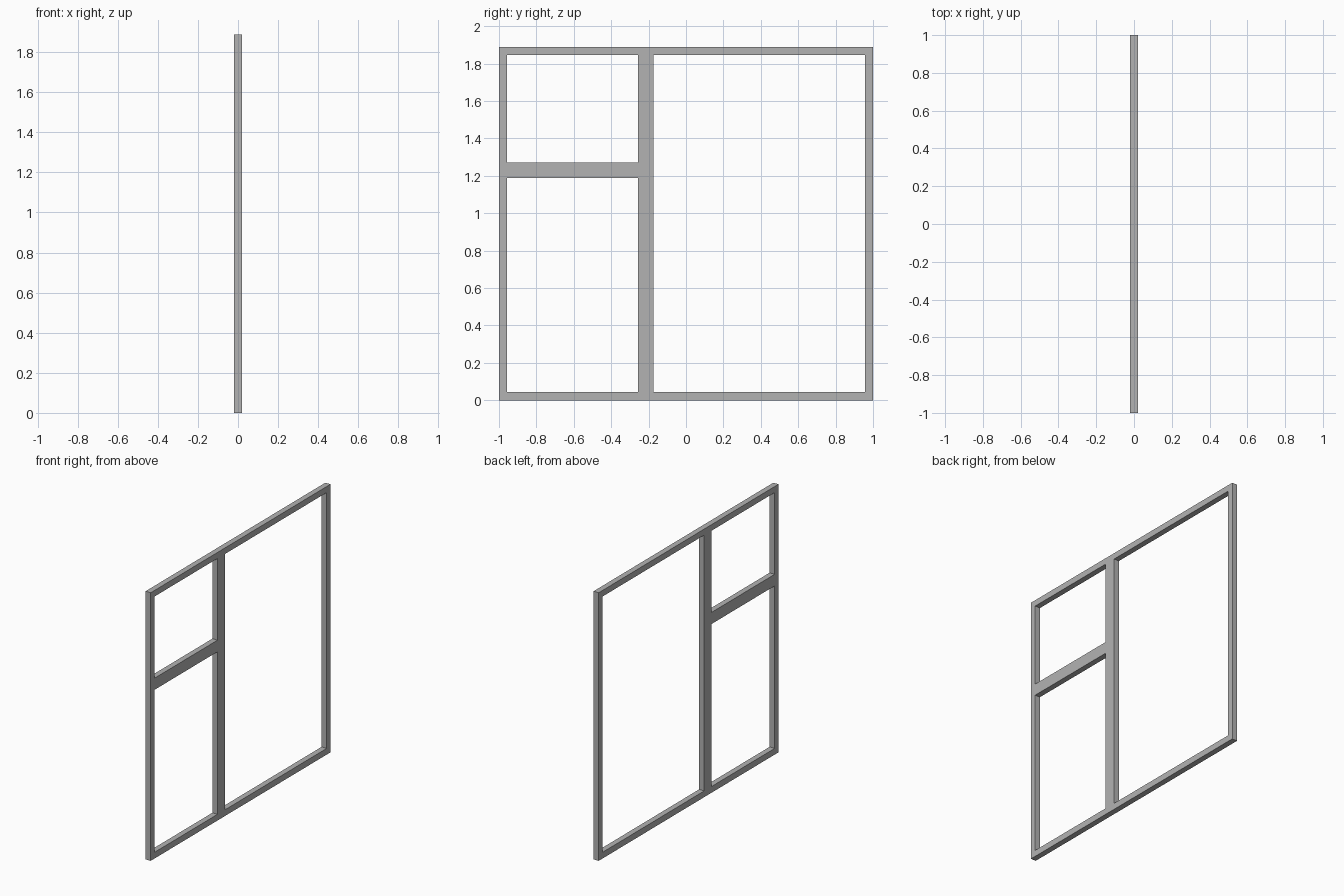
import bpy
import bmesh

if "Cube" in bpy.data.objects:
    bpy.data.objects.remove(bpy.data.objects["Cube"])

DEPTH = 0.04
# Grid lines bounding the frame bars, along y and z
YS = [-1.0, -0.958, -0.257, -0.174, 0.958, 1.0]
ZS = [0.0, 0.044, 1.188, 1.27, 1.845, 1.888]


def is_pane(i, j):
    """True for grid cells that are open glass area."""
    left_panes = i == 1 and j in (1, 3)
    right_pane = i == 3 and 1 <= j <= 3
    return left_panes or right_pane


bm = bmesh.new()

# Flat lattice: border, full-height mullion and short transom on the left
verts = [[bm.verts.new((-DEPTH / 2, y, z)) for z in ZS] for y in YS]
for i in range(len(YS) - 1):
    for j in range(len(ZS) - 1):
        if not is_pane(i, j):
            bm.faces.new((verts[i][j], verts[i][j + 1],
                          verts[i + 1][j + 1], verts[i + 1][j]))
bmesh.ops.delete(bm, geom=[v for v in bm.verts if not v.link_faces], context='VERTS')

# Give the lattice its thickness
result = bmesh.ops.extrude_face_region(bm, geom=bm.faces[:], use_keep_orig=True)
new_verts = [g for g in result["geom"] if isinstance(g, bmesh.types.BMVert)]
bmesh.ops.translate(bm, verts=new_verts, vec=(DEPTH, 0, 0))
bmesh.ops.recalc_face_normals(bm, faces=bm.faces[:])

mesh = bpy.data.meshes.new("window_frame")
bm.to_mesh(mesh)
bm.free()
frame = bpy.data.objects.new("window_frame", mesh)
bpy.context.collection.objects.link(frame)

# Dark grey paint
paint = bpy.data.materials.new("dark_grey")
paint.diffuse_color = (0.45, 0.45, 0.45, 1.0)
paint.use_nodes = True
paint.node_tree.nodes["Principled BSDF"].inputs["Base Color"].default_value = paint.diffuse_color
mesh.materials.append(paint)
